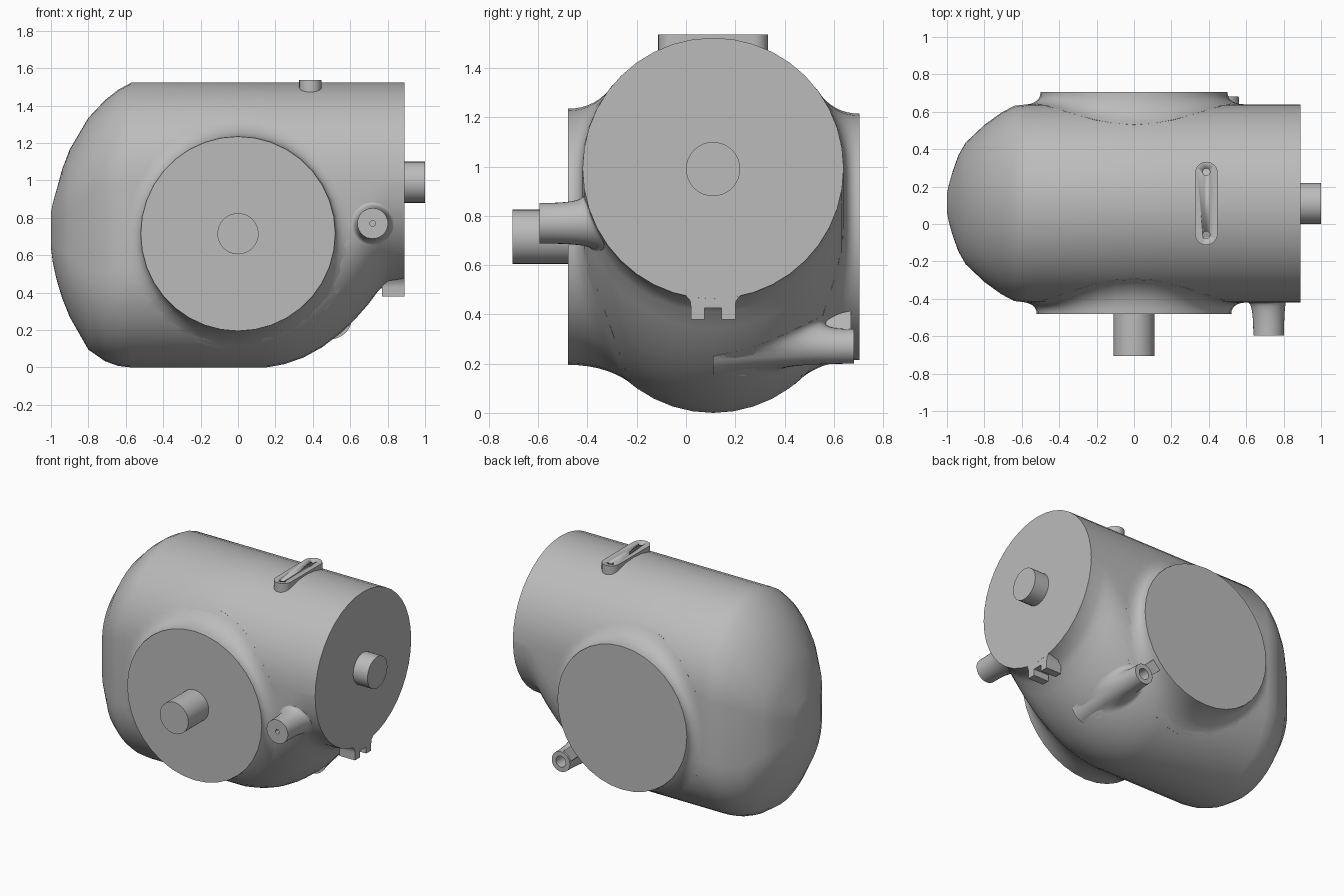
import bpy, bmesh, math
from mathutils import Matrix, Vector

cube = bpy.data.objects.get("Cube")
if cube:
    bpy.data.objects.remove(cube, do_unlink=True)

grey = bpy.data.materials.new("plain grey")
grey.use_nodes = True
colour = (0.5, 0.5, 0.5, 1)
grey.diffuse_color = colour
grey.node_tree.nodes["Principled BSDF"].inputs["Base Color"].default_value = colour

MID_Y = 0.11
SHAFT_R = 0.11
BOSS_Z = 0.715

# Body stations: x, bottom, top, half width
STATIONS = [
    (-1, .64, .83, .05), (-.99, .56, .88, .1), (-.97, .47, .95, .17),
    (-.94, .37, 1.06, .255), (-.9, .27, 1.165, .325), (-.8, .095, 1.335, .42),
    (-.71, .033, 1.43, .485), (-.64, .008, 1.485, .522), (-.57, 0, 1.523, .53),
    (.15, 0, 1.523, .53), (.25, .018, 1.523, .53), (.35, .053, 1.523, .53),
    (.45, .108, 1.523, .53), (.55, .185, 1.523, .53), (.63, .262, 1.523, .53),
    (.7, .342, 1.523, .53), (.75, .41, 1.523, .53), (.8, .452, 1.523, .53),
    (.89, .463, 1.523, .53)]


def finish(name, bm, angle=35):
    """Turn a bmesh into a grey object, smooth with sharp edges."""
    bmesh.ops.recalc_face_normals(bm, faces=bm.faces)
    mesh = bpy.data.meshes.new(name)
    bm.to_mesh(mesh)
    bm.free()
    mesh.materials.append(grey)
    obj = bpy.data.objects.new(name, mesh)
    bpy.context.collection.objects.link(obj)
    bpy.ops.object.select_all(action='DESELECT')
    obj.select_set(True)
    bpy.context.view_layer.objects.active = obj
    bpy.ops.object.shade_smooth_by_angle(angle=math.radians(angle))
    return obj


def loft(name, rings, angle=35):
    """Skin a list of equal rings and cap both ends."""
    bm = bmesh.new()
    rows = [[bm.verts.new(p) for p in ring] for ring in rings]
    for a, b in zip(rows, rows[1:]):
        for i in range(len(a)):
            j = (i + 1) % len(a)
            bm.faces.new((a[i], a[j], b[j], b[i]))
    bm.faces.new(rows[0])
    bm.faces.new(rows[-1])
    return finish(name, bm, angle)


def section(x, bottom, top, w, steps=20):
    """Upright rounded slot: two half circles joined by straight sides."""
    ring = []
    for centre, start in ((top - w, 0), (bottom + w, math.pi)):
        for i in range(steps + 1):
            a = start + math.pi * i / steps
            ring.append((x, MID_Y + w * math.cos(a), centre + w * math.sin(a)))
    return ring


def half_width(x, z):
    """Half width of the body at a point of its side."""
    for p, q in zip(STATIONS, STATIONS[1:]):
        if x <= q[0]:
            break
    t = min(1, (x - p[0]) / (q[0] - p[0]))
    bottom, top, w = (p[k] + t * (q[k] - p[k]) for k in (1, 2, 3))
    dz = max(z - (top - w), bottom + w - z, 0)
    return math.sqrt(max(w * w - dz * dz, 0))


def boss(name, x, z, r, face, fillet, hole=0, depth=0.05, sides=36):
    """Round boss on the body side, with a fillet that follows the body."""
    sign = 1 if face > MID_Y else -1

    def surface(radius, a):
        px, pz = x + radius * math.cos(a), z + radius * math.sin(a)
        return MID_Y + sign * half_width(px, pz)

    def ring(rule):
        out = []
        for i in range(sides):
            a = 2 * math.pi * i / sides
            radius, y = rule(a)
            out.append((x + radius * math.cos(a), y, z + radius * math.sin(a)))
        return out

    rings = []
    if hole:
        rings += [ring(lambda a: (hole, face - sign * depth)),
                  ring(lambda a: (hole, face))]
    for k in range(9):
        t = k / 8
        u, v, w = (1 - t) ** 2, 2 * t * (1 - t), t * t
        rings.append(ring(lambda a: (
            r + w * fillet,
            u * face + v * surface(r, a) + w * surface(r + fillet, a))))
    rings.append(ring(lambda a: (r * 0.8, MID_Y)))
    return loft(name, rings, 40)


def cylinder(name, start, end, r, sides=32):
    start, end = Vector(start), Vector(end)
    axis = end - start
    turn = axis.to_track_quat('Z', 'Y').to_matrix().to_4x4()
    bm = bmesh.new()
    bmesh.ops.create_cone(bm, cap_ends=True, segments=sides, radius1=r, radius2=r,
                          depth=axis.length,
                          matrix=Matrix.Translation((start + end) / 2) @ turn)
    return finish(name, bm)


def cut(target, cutter):
    """Subtract the cutter, then remove it."""
    mod = target.modifiers.new("hole", 'BOOLEAN')
    mod.operation = 'DIFFERENCE'
    mod.solver = 'EXACT'
    mod.object = cutter
    bpy.context.view_layer.objects.active = target
    bpy.ops.object.modifier_apply(modifier=mod.name)
    bpy.data.objects.remove(cutter, do_unlink=True)


# Main housing with domed end and swept-up underside
loft("housing", [section(*s) for s in STATIONS])

# Side bosses, the instrument post and the drain lug
boss("front_boss", 0, BOSS_Z, .52, -.48, .1)
boss("back_boss", 0, BOSS_Z, .5, .705, .1)
boss("front_post", .72, .77, .082, -.595, .03, hole=.015)
boss("back_lug", .49, .27, .07, .682, .05, hole=.038, depth=.1)

# Web joining the drain lug to the back boss
bm = bmesh.new()
bmesh.ops.create_cube(bm, size=1, matrix=Matrix.Translation((.4, .59, .36))
                      @ Matrix.Rotation(math.radians(43), 4, 'Y')
                      @ Matrix.Diagonal((.16, .16, .08, 1)))
finish("lug_web", bm)

# Shafts
cylinder("front_shaft", (0, -.46, BOSS_Z), (0, -.705, BOSS_Z), SHAFT_R)
cylinder("end_shaft", (.87, MID_Y, .99), (1, MID_Y, .99), SHAFT_R)

# Rounded mounting pad on top with two screw holes
PAD_X, PAD_R, PAD_HALF = .387, .06, .163


def pad_ring(z, grow=0):
    ring = []
    for end in (0, 1):
        for i in range(13):
            a = math.pi * (end + i / 12)
            shift = PAD_HALF if end == 0 else -PAD_HALF
            r = PAD_R + grow
            ring.append((PAD_X + r * math.cos(a),
                         MID_Y + shift + r * math.sin(a), z))
    return ring


pad = loft("top_pad", [pad_ring(1.43), pad_ring(1.536)])
for side in (-1, 1):
    y = MID_Y + side * .168
    cut(pad, cylinder("screw_cutter", (PAD_X, y, 1.49), (PAD_X, y, 1.6), .019, 20))

# Notched tab under the flat end
half = [(.14, .52), (.11, .475), (.093, .455), (.09, .43),
        (.09, .38), (.035, .38), (.035, .425)]
outline = [(MID_Y - a, z) for a, z in half] + [(MID_Y + a, z) for a, z in reversed(half)]
loft("end_tab", [[(x, y, z) for y, z in outline] for x in (.77, .8895)])
